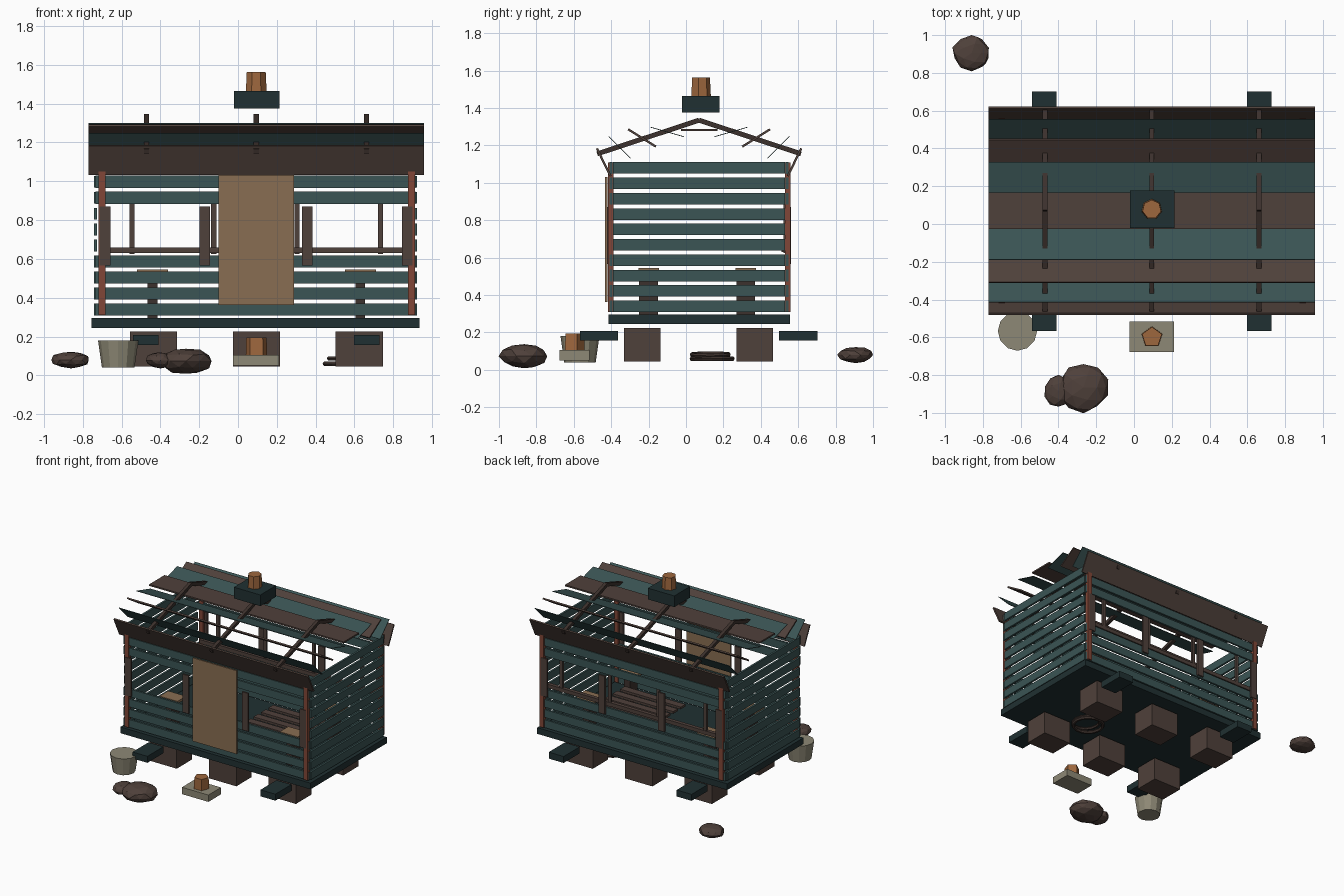
import bpy, bmesh, math, random
from mathutils import Matrix, Vector

random.seed(4)
if "Cube" in bpy.data.objects:
    bpy.data.objects.remove(bpy.data.objects["Cube"], do_unlink=True)


def material(name, r, g, b):
    m = bpy.data.materials.new(name)
    m.use_nodes = True
    m.diffuse_color = (r, g, b, 1)
    m.node_tree.nodes["Principled BSDF"].inputs["Base Color"].default_value = (r, g, b, 1)
    return m


TEAL = material("teal paint", .043, .090, .090)
DARK = material("dark teal", .0144, .030, .032)
BROWN = material("weathered brown", .078, .052, .043)
DEEP = material("dark brown", .046, .031, .026)
RED = material("rust red", .22, .062, .038)
TAN = material("plywood tan", .25, .155, .085)
BEIGE = material("pale stone", .27, .25, .18)
ORANGE = material("clay orange", .34, .135, .047)


def finish(name, bm, mat):
    me = bpy.data.meshes.new(name)
    bm.to_mesh(me)
    bm.free()
    me.materials.append(mat)
    ob = bpy.data.objects.new(name, me)
    bpy.context.collection.objects.link(ob)
    return ob


def box(name, center, size, mat, tilt=0.0, axis='X'):
    bm = bmesh.new()
    bmesh.ops.create_cube(bm, size=1)
    m = Matrix.Translation(center) @ Matrix.Rotation(tilt, 4, axis) @ Matrix.Diagonal((*size, 1))
    bmesh.ops.transform(bm, matrix=m, verts=bm.verts)
    return finish(name, bm, mat)


def drum(name, x, y, z0, z1, r0, r1, sides, mat):
    bm = bmesh.new()
    bmesh.ops.create_cone(bm, cap_ends=True, segments=sides, radius1=r0, radius2=r1, depth=z1 - z0)
    bmesh.ops.translate(bm, verts=bm.verts, vec=(x, y, (z0 + z1) / 2))
    return finish(name, bm, mat)


def rock(name, center, size):
    bm = bmesh.new()
    bmesh.ops.create_icosphere(bm, subdivisions=2, radius=1)
    for v in bm.verts:
        v.co *= random.uniform(.9, 1.03)
    bmesh.ops.transform(bm, matrix=Matrix.Translation(center) @ Matrix.Diagonal((*size, 1)), verts=bm.verts)
    return finish(name, bm, BROWN)


def ring(name, center, radius, thick, tilt):
    bm = bmesh.new()
    vs = [bm.verts.new((radius + thick * math.cos(a), 0, thick * math.sin(a)))
          for a in (i * math.tau / 6 for i in range(6))]
    edges = [bm.edges.new((vs[i], vs[(i + 1) % 6])) for i in range(6)]
    bmesh.ops.spin(bm, geom=vs + edges, cent=(0, 0, 0), axis=(0, 0, 1), angle=math.tau, steps=14,
                   use_merge=True)
    bmesh.ops.recalc_face_normals(bm, faces=bm.faces)
    bmesh.ops.transform(bm, matrix=Matrix.Translation(center) @ Matrix.Rotation(tilt, 4, 'Y'), verts=bm.verts)
    return finish(name, bm, DEEP)


X0, X1 = -.735, .915           # cabin ends
YF, YB = -.40, .54             # front and back walls
CX, CY = (X0 + X1) / 2, .07

# Floor, foundation blocks and protruding beams
box("floor", (CX, CY, .27), (1.69, .97, .05), DARK)
for x in (-.435, .095, .625):
    for y in (-.233, .368):
        box("foundation_block", (x, y, .135), (.243, .195, .18), BROWN)
for x in (-.475, .663):
    for y in (-.465, .60):
        box("floor_beam", (x, y, .183), (.132, .204, .052), DARK)

# Plank walls: ten rows, with an open window band on the long sides
for row in range(10):
    z = .34 + row * .0822
    for x in (X0, X1):
        box("end_plank", (x, CY, z), (.016, YB - YF - .02, .061), TEAL)
    if row not in (4, 5, 6):
        for y in (YF, YB):
            box("side_plank", (CX, y, z), (X1 - X0, .016, .063), TEAL)

# Corner posts
for x in (-.70, .893):
    for y in (YF - .003, YB + .003):
        box("corner_post", (x, y, .71), (.036, .03, .80), RED)

# Window posts, sill and mullions
for x in (-.685, -.172, .357, .872):
    for y in (YF - .015, YB + .015):
        box("window_post", (x, y, .718), (.055, .014, .306), BROWN)
for x in (-.545, -.125, .305, .735):
    box("window_mullion", (x, YB - .012, .76), (.026, .016, .27), BROWN)
box("window_sill", (CX, YB - .015, .645), (1.58, .03, .03), BROWN)

# Boarded doorway
box("door_board", (.094, YF - .026, .697), (.39, .012, .67), TAN)

# Slatted pallet and low stools inside
for i in range(5):
    box("pallet_slat", (.38, -.12 + i * .095, .425), (.54, .06, .018), BROWN)
for x in (-.44, .63):
    for y in (-.2, .32):
        box("stool_seat", (x, y, .535), (.16, .11, .02), TAN)
        box("stool_leg", (x, y, .41), (.05, .1, .23), DEEP)

# Roof boards fanning outward from the ridge: offset, height, width, tilt
FAN = [(0, 1.283, .195, 0), (.17, 1.272, .185, 16), (.305, 1.24, .175, 32),
       (.425, 1.19, .165, 45), (.51, 1.11, .165, 64)]
for i, (dy, z, w, deg) in enumerate(FAN):
    for side in ((1,) if i == 0 else (-1, 1)):
        box("roof_board", (.094, CY + side * dy, z), (1.73, w, .004 if i % 2 else .012),
            TEAL if i % 2 else BROWN, side * math.radians(deg))

# Rafters
run, drop = .545, .18
for x in (-.472, .094, .662):
    for side in (-1, 1):
        box("rafter", (x, CY + side * run / 2, 1.335 - drop / 2),
            (.026, math.hypot(run, drop), .026), DEEP, -side * math.atan2(drop, run))

# Chimney
box("chimney_base", (.097, .078, 1.42), (.235, .2, .09), DARK)
drum("chimney_pot", .094, .078, 1.46, 1.563, .055, .05, 7, ORANGE)

# Yard items
box("stone_slab", (.093, -.597, .078), (.235, .16, .055), BEIGE)
drum("clay_block", .095, -.6, .105, .195, .058, .055, 5, ORANGE)
drum("bucket", -.617, -.567, .04, .18, .084, .104, 12, BEIGE)
rock("large_rock", (-.268, -.865, .073), (.137, .135, .069))
rock("small_rock", (-.40, -.885, .078), (.078, .09, .043))
rock("back_rock", (-.86, .905, .08), (.104, .098, .046))
ring("lower_coil", (.56, .14, .06), .11, .014, 0)
ring("upper_coil", (.57, .13, .082), .10, .012, .06)
